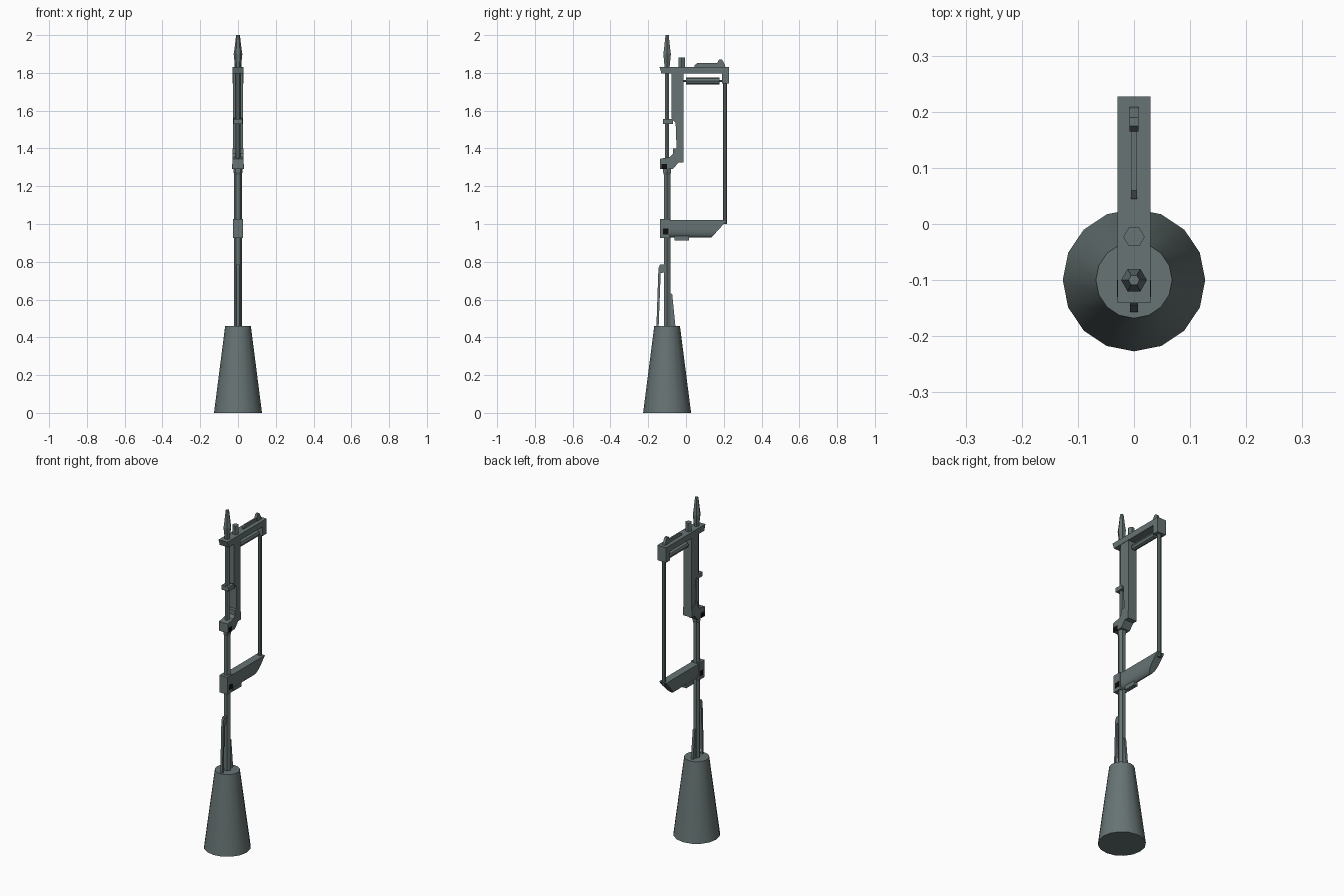
import bpy, bmesh, math

if "Cube" in bpy.data.objects:
    bpy.data.objects.remove(bpy.data.objects["Cube"])

PY = -0.10  # y position of the main shaft


def material(name, rgb):
    m = bpy.data.materials.new(name)
    m.diffuse_color = (*rgb, 1)
    m.use_nodes = True
    m.node_tree.nodes["Principled BSDF"].inputs["Base Color"].default_value = m.diffuse_color
    return m


METAL = material("grey_green_metal", (0.135, 0.172, 0.172))
BLACK = material("black_slot", (0.004, 0.004, 0.004))


def finish(name, bm, mat=METAL, smooth=False):
    bmesh.ops.recalc_face_normals(bm, faces=bm.faces)
    me = bpy.data.meshes.new(name)
    bm.to_mesh(me)
    bm.free()
    me.materials.append(mat)
    ob = bpy.data.objects.new(name, me)
    bpy.context.collection.objects.link(ob)
    if smooth:
        bpy.context.view_layer.objects.active = ob
        ob.select_set(True)
        bpy.ops.object.shade_smooth_by_angle(angle=math.radians(40))
        ob.select_set(False)
    return ob


def bridge(bm, rings):
    """Skin a list of closed vertex rings and cap both ends."""
    rings = [[bm.verts.new(p) for p in r] for r in rings]
    n = len(rings[0])
    for a, b in zip(rings, rings[1:]):
        for i in range(n):
            j = (i + 1) % n
            bm.faces.new((a[i], a[j], b[j], b[i]))
    bm.faces.new(rings[0])
    bm.faces.new(rings[-1])


def lathe(name, profile, y, sides=6, smooth=False):
    """Vertical turned part from (radius, z) pairs."""
    bm = bmesh.new()
    ang = [2 * math.pi * i / sides for i in range(sides)]
    bridge(bm, [[(r * math.cos(a), y + r * math.sin(a), z) for a in ang]
                for r, z in profile])
    return finish(name, bm, smooth=smooth)


def rod_y(name, profile, z, sides=8):
    """Horizontal turned part along y from (radius, y) pairs."""
    bm = bmesh.new()
    ang = [2 * math.pi * i / sides for i in range(sides)]
    bridge(bm, [[(r * math.cos(a), y, z + r * math.sin(a)) for a in ang]
                for r, y in profile])
    return finish(name, bm, smooth=True)


def plate(name, half_w, points, mat=METAL):
    """Side profile of (y, z) points extruded across x."""
    bm = bmesh.new()
    bridge(bm, [[(x, y, z) for y, z in points] for x in (-half_w, half_w)])
    return finish(name, bm, mat)


def box(name, half_w, y0, y1, z0, z1, mat=METAL):
    return plate(name, half_w, [(y0, z0), (y1, z0), (y1, z1), (y0, z1)], mat)


# conical base
lathe("base_cone", [(0.127, 0), (0.068, 0.46)], PY, 16, True)

# main shaft, thin upper shaft and pointed tip
lathe("lower_shaft", [(0.02, 0.45), (0.02, 1.26), (0.024, 1.275), (0.024, 1.30)], PY)
lathe("upper_shaft", [(0.013, 1.30), (0.013, 1.85)], PY)
lathe("tip", [(0.014, 1.82), (0.023, 1.90), (0.019, 1.925), (0.010, 2.0)], PY)

# lever and fin above the base
plate("front_lever", 0.007, [(-0.157, 0.45), (-0.145, 0.45), (-0.134, 0.74),
                             (-0.11, 0.745), (-0.11, 0.785), (-0.138, 0.785),
                             (-0.146, 0.765)])
plate("rear_fin", 0.007, [(-0.10, 0.45), (-0.055, 0.45), (-0.073, 0.63), (-0.10, 0.635)])

# lower arm: clamp block plus a trough with a slanted end
box("lower_clamp", 0.026, -0.137, -0.085, 0.925, 1.027)
box("lower_clamp_slot", 0.0275, -0.122, -0.093, 0.945, 0.975, BLACK)
section = [(-0.023, 1.022), (0.023, 1.022)]
for i in range(9):
    a = math.pi * i / 8
    section.append((0.023 * math.cos(a), 0.975 - 0.046 * math.sin(a)))
bm = bmesh.new()
bridge(bm, [[(x, -0.09, z) for x, z in section],
            [(x, 0.135 + 0.085 * (z - 0.929) / 0.093, z) for x, z in section]])
finish("lower_arm", bm, smooth=True)
box("arm_underplate", 0.012, -0.06, 0.015, 0.912, 0.94)

# thin rear rod
lathe("rear_rod", [(0.011, 1.0), (0.011, 1.76)], 0.207, 8)

# middle bracket
plate("middle_bracket", 0.029, [(-0.137, 1.29), (-0.07, 1.29), (-0.04, 1.325),
                                (-0.013, 1.325), (-0.013, 1.37), (-0.05, 1.40),
                                (-0.07, 1.40), (-0.07, 1.372), (-0.085, 1.355),
                                (-0.137, 1.345)])
box("middle_bracket_slot", 0.0305, -0.13, -0.10, 1.29, 1.318, BLACK)

# back panel, stepping forward above the guide
plate("back_panel", 0.027, [(-0.013, 1.325), (-0.013, 1.81), (-0.078, 1.81),
                            (-0.078, 1.56), (-0.055, 1.535), (-0.05, 1.40),
                            (-0.04, 1.325)])
box("shaft_guide", 0.024, -0.122, -0.068, 1.53, 1.555)

# top beam with end block
plate("top_beam", 0.029, [(-0.130, 1.797), (0.19, 1.797), (0.19, 1.743), (0.227, 1.743),
                          (0.227, 1.832), (-0.141, 1.832)])

# roller slung beneath the beam
rod_y("roller", [(0.006, -0.02), (0.006, 0.0), (0.018, 0.0), (0.018, 0.178),
                 (0.006, 0.178), (0.006, 0.2)], 1.757)

# peg and rail on the beam
lathe("top_peg", [(0.019, 1.82), (0.019, 1.882)], -0.023)
plate("top_rail", 0.005, [(0.045, 1.825), (0.2, 1.825), (0.2, 1.852), (0.06, 1.852),
                          (0.045, 1.84)])
plate("rail_stop", 0.008, [(0.17, 1.825), (0.21, 1.825), (0.205, 1.845), (0.19, 1.872),
                           (0.175, 1.872), (0.165, 1.852)])
